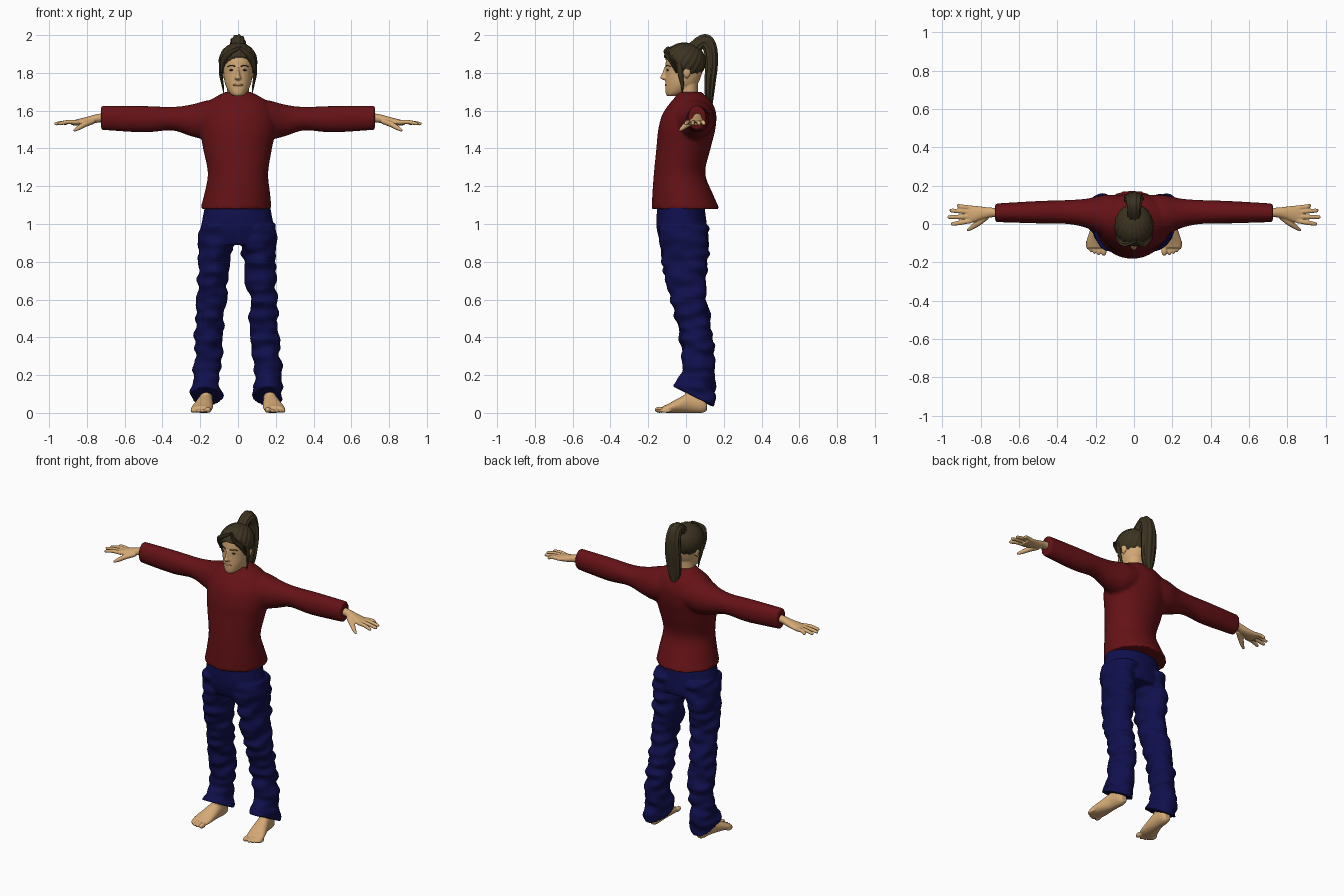
import bpy, bmesh, math
from mathutils import Vector, Matrix, noise

cube = bpy.data.objects.get("Cube")
if cube:
    bpy.data.objects.remove(cube)


def material(name, r, g, b):
    m = bpy.data.materials.new(name)
    m.use_nodes = True
    m.diffuse_color = (r, g, b, 1)
    bsdf = m.node_tree.nodes["Principled BSDF"]
    bsdf.inputs["Base Color"].default_value = (r, g, b, 1)
    bsdf.inputs["Roughness"].default_value = 0.8
    return m


SKIN = material("skin", 0.66, 0.40, 0.18)
HAIR = material("dark brown hair", 0.045, 0.033, 0.015)
RED = material("red sweater", 0.13, 0.006, 0.008)
BLUE = material("navy trousers", 0.005, 0.005, 0.075)
LIPS = material("lip colour", 0.42, 0.19, 0.10)
DARK = material("eye colour", 0.06, 0.04, 0.025)


def smooth_rows(rows, steps):
    """Catmull-Rom interpolation through rows of numbers."""
    out = []
    for i in range(len(rows) - 1):
        p0, p1 = rows[max(i - 1, 0)], rows[i]
        p2, p3 = rows[i + 1], rows[min(i + 2, len(rows) - 1)]
        for k in range(steps):
            t = k / steps
            out.append([b + 0.5 * t * (c - a + t * (2*a - 5*b + 4*c - d + t * (3*(b - c) + d - a)))
                        for a, b, c, d in zip(p0, p1, p2, p3)])
    return out + [list(rows[-1])]


def skin_rings(bm, rings):
    """Bridge rings of points into a closed tube."""
    loops = [[bm.verts.new(p) for p in ring] for ring in rings]
    n = len(loops[0])
    for a, b in zip(loops, loops[1:]):
        for i in range(n):
            j = (i + 1) % n
            bm.faces.new((a[i], a[j], b[j], b[i]))
    bm.faces.new(loops[0])
    bm.faces.new(loops[-1][::-1])


def loft(bm, axis, rows, s=1, dx=0, wrinkle=0, n=32, steps=6):
    """Rows: position, low/high on the two other axes, optional tilt."""
    rings = []
    for t, a0, a1, b0, b1, tilt in smooth_rows([(tuple(r) + (0,))[:6] for r in rows], steps):
        ring = []
        for i in range(n):
            ang = 2 * math.pi * i / n
            ca, sa = math.cos(ang), math.sin(ang)
            a = (a0 + a1) / 2 + ca * (a1 - a0) / 2
            b = (b0 + b1) / 2 + sa * (b1 - b0) / 2
            u = t + tilt * sa * (b1 - b0) / 2
            if wrinkle:
                w = wrinkle * noise.noise(Vector((a * 9 + s * 5, b * 9, u * 22)))
                a, b = a + w * ca, b + w * sa
            p = {"x": (u, a, b), "y": (a, u, b), "z": (a, b, u)}[axis]
            ring.append(Vector((s * (p[0] + dx), p[1], p[2])))
        rings.append(ring)
    skin_rings(bm, rings)


def tube(bm, rows, side, s=1, grooves=0, n=16, steps=6):
    """Rows: x, y, z, radius along side, radius across it."""
    rows = smooth_rows(rows, steps)
    pts = [Vector(r[:3]) for r in rows]
    rings = []
    for i, r in enumerate(rows):
        tan = (pts[min(i + 1, len(pts) - 1)] - pts[max(i - 1, 0)]).normalized()
        a = (Vector(side) - tan * tan.dot(Vector(side))).normalized()
        b = tan.cross(a)
        ring = []
        for k in range(n):
            ang = 2 * math.pi * k / n
            g = 1 + (0.09 * math.cos(grooves * ang) if grooves else 0)
            p = pts[i] + g * (a * math.cos(ang) * r[3] + b * math.sin(ang) * r[4])
            ring.append(Vector((s * p.x, p.y, p.z)))
        rings.append(ring)
    skin_rings(bm, rings)


def ball(bm, centre, radii):
    mat = Matrix.Translation(centre) @ Matrix.Diagonal((*radii, 1))
    bmesh.ops.create_uvsphere(bm, u_segments=20, v_segments=12, radius=1, matrix=mat)


def finish(name, bm, mat, voxel=0, relax=2):
    """Make the object; a voxel size fuses overlapping volumes."""
    bmesh.ops.recalc_face_normals(bm, faces=bm.faces[:])
    for f in bm.faces:
        f.smooth = True
    me = bpy.data.meshes.new(name)
    bm.to_mesh(me)
    bm.free()
    me.materials.append(mat)
    ob = bpy.data.objects.new(name, me)
    bpy.context.collection.objects.link(ob)
    if voxel:
        rm = ob.modifiers.new("fuse", "REMESH")
        rm.mode, rm.voxel_size, rm.use_smooth_shade = "VOXEL", voxel, True
        sm = ob.modifiers.new("relax", "SMOOTH")
        sm.factor, sm.iterations = 0.5, relax
    return ob


# Sweater: trunk and two sleeves
bm = bmesh.new()
loft(bm, "z", [(1.08, -.20, .178, -.182, .178), (1.16, -.178, .17, -.178, .142),
               (1.27, -.16, .16, -.17, .102), (1.40, -.185, .18, -.157, .13),
               (1.50, -.20, .20, -.147, .155), (1.58, -.195, .195, -.125, .16),
               (1.64, -.165, .165, -.085, .14), (1.675, -.115, .115, -.055, .11),
               (1.70, -.065, .065, -.045, .08)], n=48)
for s in (1, -1):
    loft(bm, "x", [(.08, -.07, .15, 1.46, 1.66), (.16, -.06, .15, 1.445, 1.655),
                   (.25, -.02, .132, 1.465, 1.632), (.35, 0, .125, 1.495, 1.62),
                   (.50, .003, .12, 1.485, 1.625), (.725, .01, .107, 1.498, 1.627)], s)
finish("sweater", bm, RED, 0.01, 3)

# Trousers: hips and two creased legs with flared, tilted hems
bm = bmesh.new()
loft(bm, "z", [(1.12, -.17, .165, -.15, .095), (1.0, -.193, .187, -.157, .11),
               (.93, -.2, .192, -.145, .12), (.89, -.19, .185, -.13, .115)], n=48)
for s in (1, -1):
    loft(bm, "z", [(1.0, .01, .185, -.14, .11), (.90, .012, .198, -.138, .118),
                   (.80, .03, .197, -.122, .112), (.70, .045, .203, -.105, .105),
                   (.60, .06, .207, -.082, .108), (.50, .068, .213, -.055, .128),
                   (.40, .07, .217, -.03, .145), (.30, .075, .22, -.015, .15),
                   (.22, .085, .228, -.01, .148, -.2), (.15, .085, .232, -.03, .148, -.4),
                   (.085, .08, .242, -.062, .148, -.52)],
         s, dx=.01 if s < 0 else 0, wrinkle=.022, n=48, steps=8)
finish("trousers", bm, BLUE, 0.009, 1)

# Hands and bare feet
for s, label in ((1, "left"), (-1, "right")):
    bm = bmesh.new()
    loft(bm, "x", [(.68, .035, .085, 1.54, 1.59), (.74, .035, .085, 1.537, 1.583),
                   (.79, .025, .09, 1.527, 1.57), (.84, .008, .096, 1.522, 1.557),
                   (.88, .006, .096, 1.523, 1.547)], s)
    for y0, x1, y1 in ((.085, .925, .095), (.063, .962, .07), (.039, .972, .036), (.016, .955, .0)):
        tube(bm, [(.85, y0, 1.538, .012, .012), (.90, (y0 + y1) / 2, 1.54, .012, .011),
                  (x1 - .01, y1, 1.531, .010, .009), (x1, y1, 1.529, .004, .004)], (0, 1, 0), s)
    tube(bm, [(.765, .04, 1.545, .015, .015), (.81, .008, 1.528, .017, .015),
              (.845, -.018, 1.508, .012, .012), (.87, -.034, 1.494, .006, .006)], (0, 1, 0), s)
    finish(label + "_hand", bm, SKIN, 0.004)

    bm = bmesh.new()
    loft(bm, "z", [(.02, .14, .198, .02, .105), (.08, .135, .202, -.005, .10),
                   (.14, .137, .2, .0, .09), (.22, .13, .205, .01, .11)], s)
    loft(bm, "y", [(.11, .148, .187, .012, .055), (.085, .135, .2, 0, .085),
                   (.02, .132, .212, 0, .105), (-.04, .132, .232, 0, .078),
                   (-.09, .135, .248, 0, .05), (-.125, .145, .245, .002, .034)], s)
    for i, (x, tip) in enumerate(((.158, -.165), (.185, -.163), (.206, -.156), (.225, -.145), (.24, -.131))):
        r = .016 if i == 0 else .011
        ball(bm, (s * x, tip + .026, r), (r, .028, r))
    finish(label + "_foot", bm, SKIN, 0.0045)

# Head, neck, nose and ears
bm = bmesh.new()
loft(bm, "z", [(1.60, -.075, .075, -.03, .09), (1.68, -.06, .06, -.042, .065),
               (1.78, -.058, .058, -.045, .065)])
loft(bm, "z", [(1.677, -.022, .022, -.10, -.05), (1.695, -.045, .045, -.108, 0),
               (1.74, -.068, .068, -.11, .06), (1.80, -.078, .078, -.108, .085),
               (1.86, -.083, .083, -.107, .093), (1.91, -.075, .075, -.092, .08),
               (1.945, -.04, .04, -.045, .045)])
loft(bm, "z", [(1.83, -.007, .007, -.115, -.08), (1.79, -.011, .011, -.13, -.08),
               (1.772, -.018, .018, -.137, -.08), (1.762, -.01, .01, -.118, -.08)], n=16)
for s in (1, -1):
    ball(bm, (s * .082, .005, 1.805), (.012, .02, .032))
finish("head", bm, SKIN, 0.005)

# Face details
bm = bmesh.new()
ball(bm, (0, -.105, 1.736), (.026, .007, .007))
finish("lips", bm, LIPS)
for s, label in ((1, "left"), (-1, "right")):
    bm = bmesh.new()
    ball(bm, (s * .033, -.096, 1.815), (.014, .007, .005))
    finish(label + "_eye", bm, DARK)
    bm = bmesh.new()
    tube(bm, [(.014, -.106, 1.834, .003, .003), (.035, -.1, 1.84, .003, .003),
              (.056, -.083, 1.833, .002, .002)], (0, 0, 1), s)
    finish(label + "_eyebrow", bm, HAIR)

# Hair cap, grooved toward the ponytail root and tucked under the face and nape
bm = bmesh.new()
bmesh.ops.create_uvsphere(bm, u_segments=144, v_segments=56, radius=1)
turn = Matrix.Rotation(math.radians(-32), 3, "X")
for v in bm.verts:
    groove = 1 + .018 * math.sin(20 * math.atan2(v.co.y, v.co.x)) * math.hypot(v.co.x, v.co.y)
    d = turn @ v.co * groove
    p = Vector((d.x * .101, d.y * .112, d.z * .1))
    z = p.z + 1.86
    on_face = p.y < -.03 and z < 1.885 - 5 * (p.x - .01) ** 2
    if on_face or z < 1.772:
        p *= .68
    v.co = p + Vector((0, -.008, 1.86))
finish("hair_cap", bm, HAIR)

# Swept fringe and loose side strands
bm = bmesh.new()
for s in (1, -1):
    for k in range(4):
        d = k * .012
        tube(bm, [(.012 * s, -.088 + d, 1.93, .012, .006), (.045, -.107 + d, 1.903 - d / 3, .017, .008),
                  (.077, -.082 + d, 1.862, .016, .008), (.09, -.05 + d, 1.80 - d / 2, .004, .003)],
             (0, -.5, 1), s, grooves=4)
    tube(bm, [(.09, -.035, 1.87, .014, .008), (.092, -.03, 1.80, .013, .008),
              (.082, -.02, 1.74, .008, .006), (.076, -.02, 1.695, .002, .002)], (0, 1, 0), s, grooves=4)
finish("fringe", bm, HAIR)

# High ponytail
bm = bmesh.new()
tube(bm, [(0, .04, 1.925, .035, .035), (0, .075, 1.96, .034, .032), (0, .108, 1.965, .038, .036),
          (0, .13, 1.92, .044, .034), (0, .135, 1.84, .05, .031), (-.002, .127, 1.75, .047, .028),
          (-.004, .124, 1.68, .036, .022), (-.006, .13, 1.60, .006, .006)],
     (1, 0, 0), grooves=9, n=54)
finish("ponytail", bm, HAIR)
